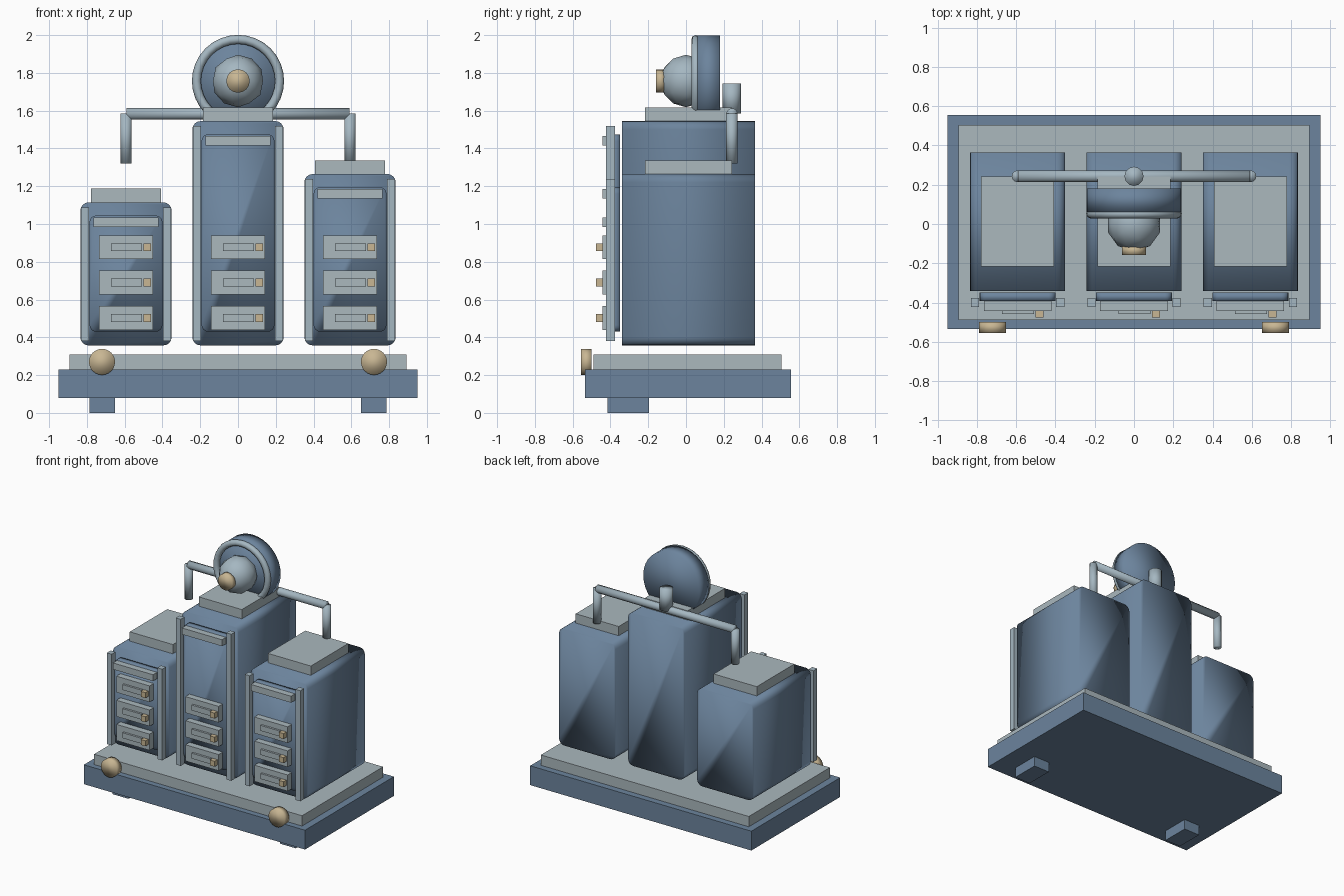
import bpy
import bmesh
from math import pi
from mathutils import Matrix

start_cube = bpy.data.objects.get("Cube")
if start_cube:
    bpy.data.objects.remove(start_cube, do_unlink=True)


def material(name, rgb):
    mat = bpy.data.materials.new(name)
    mat.use_nodes = True
    color = (*rgb, 1)
    mat.diffuse_color = color
    mat.node_tree.nodes["Principled BSDF"].inputs["Base Color"].default_value = color
    return mat


BLUE = material("slate_blue", (0.15, 0.231, 0.337))
GREY = material("pale_grey", (0.405, 0.479, 0.512))
STEEL = material("steel_grey", (0.376, 0.474, 0.535))
BRASS = material("dull_brass", (0.578, 0.468, 0.292))


def finish(name, bm, mat, smooth):
    bmesh.ops.recalc_face_normals(bm, faces=bm.faces)
    for face in bm.faces:
        face.smooth = smooth
    mesh = bpy.data.meshes.new(name)
    bm.to_mesh(mesh)
    bm.free()
    mesh.materials.append(mat)
    obj = bpy.data.objects.new(name, mesh)
    bpy.context.collection.objects.link(obj)
    return obj


def box(name, mat, xs, ys, zs, round_corners=0):
    """Box between limits; optionally rounds only the edges running along y."""
    bm = bmesh.new()
    bmesh.ops.create_cube(bm, size=1)
    for v in bm.verts:
        v.co = [lo + (c + 0.5) * (hi - lo) for c, (lo, hi) in zip(v.co, (xs, ys, zs))]
    if round_corners:
        edges = [e for e in bm.edges
                 if abs(e.verts[0].co.y - e.verts[1].co.y) > 0.001]
        bmesh.ops.bevel(bm, geom=edges, offset=round_corners, segments=4,
                        profile=0.5, affect='EDGES')
    return finish(name, bm, mat, round_corners > 0)


def rod(name, mat, center, radius, length, axis, sides=24):
    bm = bmesh.new()
    turn = {'x': Matrix.Rotation(pi / 2, 4, 'Y'),
            'y': Matrix.Rotation(pi / 2, 4, 'X'),
            'z': Matrix.Identity(4)}[axis]
    bmesh.ops.create_cone(bm, cap_ends=True, segments=sides, radius1=radius,
                          radius2=radius, depth=length,
                          matrix=Matrix.Translation(center) @ turn)
    return finish(name, bm, mat, True)


# Base, feet and front knobs
box("base_slab", BLUE, (-0.95, 0.95), (-0.535, 0.555), (0.08, 0.23))
box("base_deck", GREY, (-0.893, 0.893), (-0.49, 0.505), (0.23, 0.31))
for side, s in (("right", -1), ("left", 1)):
    box(side + "_foot", BLUE, sorted((s * 0.65, s * 0.787)), (-0.415, -0.197), (0, 0.08))
    rod(side + "_base_knob", BRASS, (s * 0.72, -0.527, 0.27), 0.069, 0.056, 'y')


def cabinet(side, x, top):
    def part(name, mat, half, ys, zs, offset=0, corner=0):
        return box(side + name, mat, (x + offset - half, x + offset + half), ys, zs, corner)

    part("_cabinet_body", BLUE, 0.242, (-0.34, 0.365), (0.357, top), corner=0.045)
    part("_cabinet_door", BLUE, 0.193, (-0.392, -0.35), (0.43, top - 0.07), corner=0.035)
    part("_cabinet_cap", GREY, 0.185, (-0.217, 0.243), (top, top + 0.072))
    part("_nameplate", GREY, 0.172, (-0.442, -0.392), (top - 0.13, top - 0.08))
    for s in (-1, 1):
        part("_door_rail", STEEL, 0.021, (-0.423, -0.376), (0.38, top - 0.027), s * 0.217)
    # Drawers with a handle bar and a small pull
    for i in range(3):
        z = 0.503 + i * 0.187
        part("_drawer", GREY, 0.143, (-0.442, -0.392), (z - 0.063, z + 0.063))
        part("_drawer_handle", GREY, 0.082, (-0.458, -0.442), (z - 0.021, z + 0.021), 0.003)
        part("_drawer_pull", BRASS, 0.02, (-0.477, -0.442), (z - 0.021, z + 0.021), 0.112)


cabinet("right", -0.593, 1.115)
cabinet("center", 0, 1.545)
cabinet("left", 0.593, 1.265)

# Wheel with rim, domed hub and nose
WHEEL_Z = 1.757
rod("wheel_disc", BLUE, (0, 0.121, WHEEL_Z), 0.241, 0.118, 'y', 32)
bpy.ops.mesh.primitive_torus_add(major_segments=32, minor_segments=8,
                                 major_radius=0.22, minor_radius=0.024,
                                 location=(0, 0.052, WHEEL_Z), rotation=(pi / 2, 0, 0))
rim = bpy.context.object
rim.name = "wheel_rim"
rim.data.materials.append(STEEL)
bpy.ops.object.shade_smooth()

hub = bmesh.new()
bmesh.ops.create_icosphere(hub, subdivisions=2, radius=0.139,
                           matrix=Matrix.Translation((0, 0, WHEEL_Z)))
finish("wheel_hub", hub, STEEL, True)
rod("wheel_nose", BRASS, (0, -0.135, WHEEL_Z), 0.062, 0.048, 'y', 16)

# Overhead pipe with drops and center stub
PIPE_Y, PIPE_Z = 0.243, 1.583
rod("cross_pipe", STEEL, (0, PIPE_Y, PIPE_Z), 0.03, 1.18, 'x', 12)
for side, s in (("right", -1), ("left", 1)):
    rod(side + "_pipe_drop", STEEL, (s * 0.593, PIPE_Y, 1.452), 0.03, 0.265, 'z', 12)
rod("pipe_stub", STEEL, (0, PIPE_Y, 1.665), 0.049, 0.16, 'z', 12)
